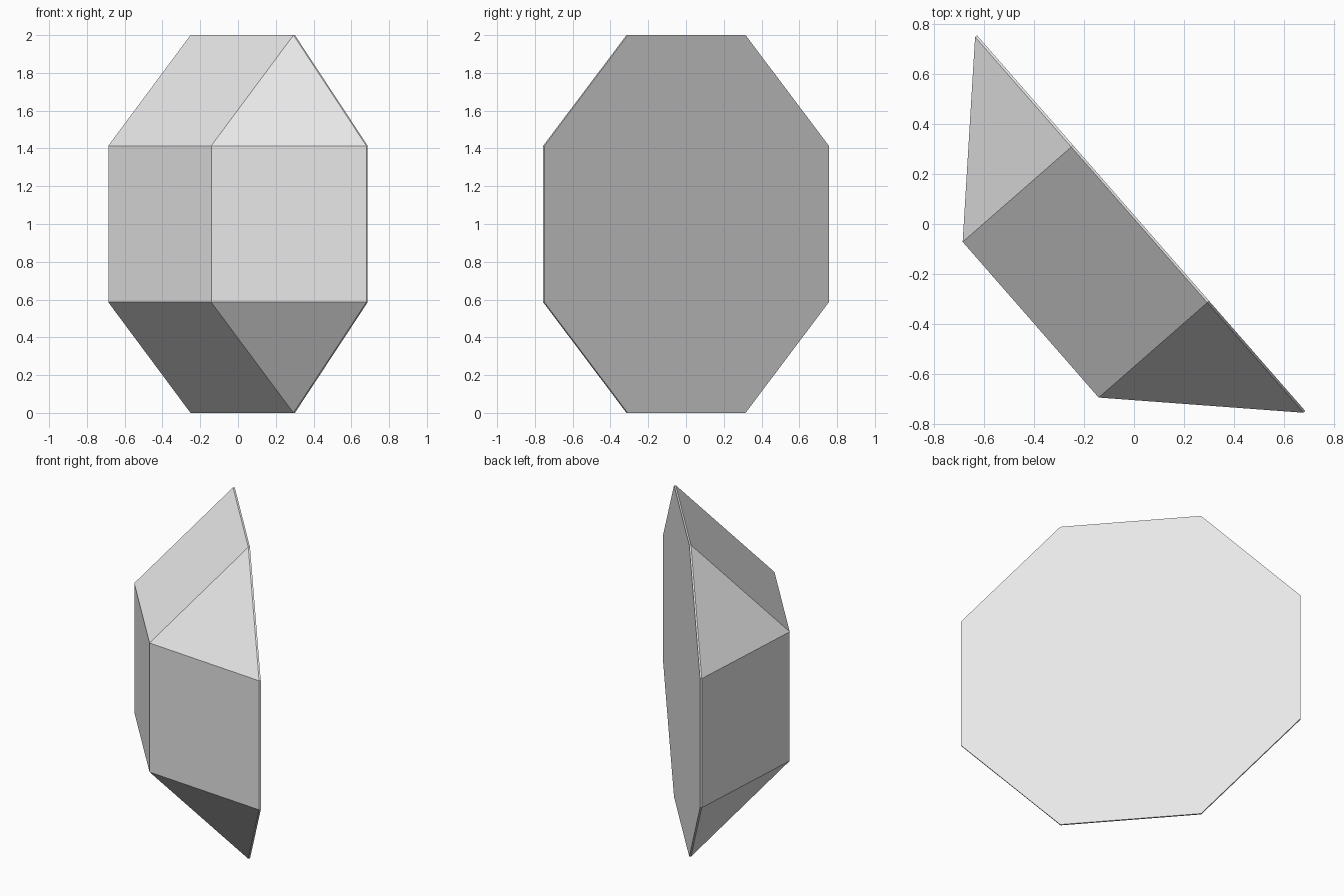
import bpy
import bmesh
from math import atan2, cos, sin, pi, sqrt
from mathutils import Matrix, Vector

cube = bpy.data.objects.get("Cube")
if cube:
    bpy.data.objects.remove(cube, do_unlink=True)

# Light grey material
grey = bpy.data.materials.new("light grey")
grey.use_nodes = True
colour = (0.8, 0.8, 0.8, 1)
grey.diffuse_color = colour
grey.node_tree.nodes["Principled BSDF"].inputs["Base Color"].default_value = colour

EDGE = 2 / (1 + sqrt(2))   # every edge of the regular cupola
DEPTH = 0.588              # square face to octagon face
RIM = 0.01                 # thin straight band round the octagon


def ring(bm, sides, height):
    """Regular polygon of side EDGE with flat sides along the axes."""
    radius = EDGE / (2 * sin(pi / sides))
    angles = [(2 * i + 1) * pi / sides for i in range(sides)]
    return [bm.verts.new((radius * cos(a), radius * sin(a), height)) for a in angles]


# Square cupola: octagon base, thin rim, square crown
bm = bmesh.new()
base = ring(bm, 8, 0)
rim = ring(bm, 8, RIM)
crown = ring(bm, 4, DEPTH)
bm.faces.new(base[::-1])
bm.faces.new(crown)
for i in range(8):
    j = (i + 1) % 8
    bm.faces.new((base[i], base[j], rim[j], rim[i]))
for i in range(4):
    a, b, c = rim[2 * i], rim[2 * i + 1], rim[(2 * i + 2) % 8]
    bm.faces.new((a, b, crown[i]))
    bm.faces.new((b, c, crown[(i + 1) % 4], crown[i]))
bmesh.ops.recalc_face_normals(bm, faces=bm.faces)

# Stand it upright: crown turned to the front right, octagon to the back left
along = Vector((0.658, -0.753, 0)).normalized()
outward = Vector((along.y, -along.x, 0))
up = Vector((0, 0, 1))
turn = Matrix((along, up, outward)).transposed()
bmesh.ops.transform(bm, matrix=turn.to_4x4(), verts=bm.verts)

# Centre it and set it on the ground
low = Vector([min(v.co[k] for v in bm.verts) for k in range(3)])
high = Vector([max(v.co[k] for v in bm.verts) for k in range(3)])
shift = -(low + high) / 2
shift.z = -low.z
bmesh.ops.translate(bm, vec=shift, verts=bm.verts)

mesh = bpy.data.meshes.new("faceted_gem")
bm.to_mesh(mesh)
bm.free()
mesh.materials.append(grey)
bpy.context.collection.objects.link(bpy.data.objects.new("faceted_gem", mesh))
